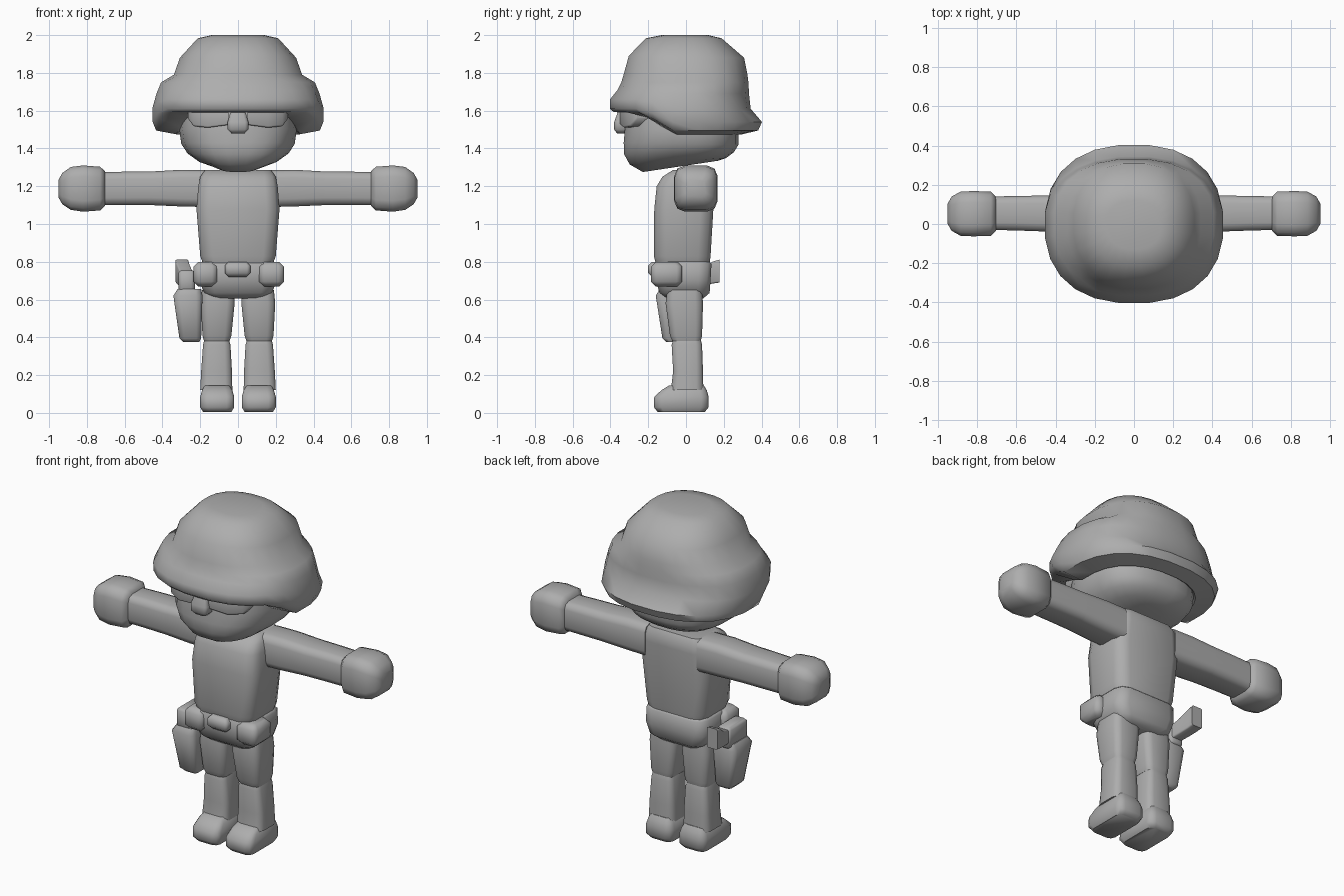
import bpy, bmesh, math

GREY = bpy.data.materials.new("plain_grey")
GREY.diffuse_color = (0.42, 0.42, 0.42, 1)


def skin(name, rings, angle=50):
    """Join equal-length rings of points into a closed smooth body."""
    bm = bmesh.new()
    loops = [[bm.verts.new(p) for p in ring] for ring in rings]
    n = len(loops[0])
    for a, b in zip(loops, loops[1:]):
        for i in range(n):
            j = (i + 1) % n
            bm.faces.new((a[i], a[j], b[j], b[i]))
    bm.faces.new(loops[0])
    bm.faces.new(loops[-1])
    bmesh.ops.recalc_face_normals(bm, faces=bm.faces)
    mesh = bpy.data.meshes.new(name)
    bm.to_mesh(mesh)
    bm.free()
    for f in mesh.polygons:
        f.use_smooth = True
    mesh.set_sharp_from_angle(angle=math.radians(angle))
    mesh.materials.append(GREY)
    ob = bpy.data.objects.new(name, mesh)
    bpy.context.collection.objects.link(ob)
    return ob


def rounded_rect(a0, a1, b0, b1, frac):
    """Twelve-point rectangle with rounded corners."""
    r = frac * min(a1 - a0, b1 - b0)
    pts = []
    for k, (ca, cb) in enumerate(((a1 - r, b1 - r), (a0 + r, b1 - r),
                                  (a0 + r, b0 + r), (a1 - r, b0 + r))):
        for s in range(3):
            t = math.radians(90 * k + 45 * s)
            pts.append((ca + r * math.cos(t), cb + r * math.sin(t)))
    return pts


def loft(name, axis, rows, side=1, frac=0.22):
    """Rows are (position, a0, a1, b0, b1) on the two other axes."""
    rings = []
    for pos, *box in rows:
        ring = []
        for a, b in rounded_rect(*box, frac):
            x, y, z = {"x": (pos, a, b), "y": (a, pos, b), "z": (a, b, pos)}[axis]
            ring.append((side * x, y, z))
        rings.append(ring)
    return skin(name, rings)


def block(name, x0, x1, y0, y1, z0, z1, r=0.02):
    """Box with softened edges."""
    inner = (x0 + r, x1 - r, y0 + r, y1 - r)
    outer = (x0, x1, y0, y1)
    return loft(name, "z", [(z0, *inner), (z0 + r, *outer),
                            (z1 - r, *outer), (z1, *inner)])


def shell(name, rows, blend, power, n=24):
    """Rows are (half width, front y, back y, front z, back z)."""
    rings = []
    for rx, yf, yb, zf, zb in rows:
        ring = []
        for i in range(n):
            t = 2 * math.pi * (i + 0.5) / n
            c, s = math.cos(t), math.sin(t)
            x = rx * math.copysign(abs(c) ** (2 / power), c)
            y = (yb if s > 0 else -yf) * math.copysign(abs(s) ** (2 / power), s)
            k = blend(y, yf, yb)
            ring.append((x, y, zf + (zb - zf) * k))
        rings.append(ring)
    return skin(name, rings)


def slope(y, yf, yb):
    return (y - yf) / (yb - yf)


def step(y, yf, yb):
    return min(1, max(0, (y + 0.23) / 0.16))


# Head with a jaw that slopes up to the back
shell("head", [
    (.11, -.23, .17, 1.275, 1.335), (.21, -.30, .215, 1.315, 1.35),
    (.27, -.33, .255, 1.37, 1.38), (.302, -.332, .28, 1.43, 1.42),
    (.312, -.325, .28, 1.51, 1.48), (.30, -.31, .27, 1.63, 1.63),
    (.24, -.24, .22, 1.78, 1.78)], slope, 2.6)

# Helmet: crown, ear bulges, brim and underside
shell("helmet", [
    (.14, -.13, .12, 2.0, 2.0), (.215, -.215, .19, 1.983, 1.983),
    (.31, -.305, .31, 1.89, 1.88), (.342, -.333, .328, 1.79, 1.79),
    (.41, -.345, .333, 1.75, 1.75), (.435, -.365, .336, 1.71, 1.69),
    (.457, -.405, .345, 1.66, 1.61), (.455, -.405, .405, 1.61, 1.54),
    (.437, -.385, .385, 1.592, 1.495), (.33, -.29, .30, 1.59, 1.475),
    (.2, -.15, .15, 1.61, 1.6)], step, 2.35)

# Nose and eye lenses
loft("nose", "z", [
    (1.48, -.035, .035, -.365, -.3), (1.5, -.055, .055, -.38, -.3),
    (1.54, -.055, .055, -.38, -.3), (1.61, -.035, .035, -.355, -.3)])
for side, tag in ((1, "left"), (-1, "right")):
    loft("eye_lens_" + tag, "x", [
        (.05, -.35, -.27, 1.525, 1.615), (.16, -.332, -.24, 1.51, 1.615),
        (.235, -.295, -.2, 1.518, 1.615), (.265, -.26, -.18, 1.56, 1.615)],
        side, .1)

# Torso and hips
loft("torso", "z", [
    (.79, -.185, .185, -.16, .125), (.83, -.2, .2, -.17, .13),
    (1.08, -.22, .22, -.168, .145), (1.2, -.21, .21, -.155, .15),
    (1.25, -.2, .2, -.125, .15), (1.285, -.175, .175, -.07, .13)])
loft("hips", "z", [
    (.605, -.13, .13, -.1, .09), (.635, -.18, .18, -.14, .125),
    (.70, -.205, .205, -.16, .13), (.79, -.2, .2, -.165, .135),
    (.805, -.185, .185, -.15, .12)])

# Belt pouches
block("front_pouch", -.07, .065, -.2, -.12, .72, .8)
block("left_pouch", .11, .243, -.185, -.02, .67, .8, .025)
block("right_pouch", -.235, -.11, -.185, -.04, .67, .8, .025)

for side, tag in ((1, "left"), (-1, "right")):
    # Arms and fists
    loft("upper_arm_" + tag, "x", [
        (.17, -.045, .145, 1.09, 1.285), (.3, -.045, .145, 1.093, 1.287),
        (.458, -.038, .145, 1.1, 1.278)], side)
    loft("forearm_" + tag, "x", [
        (.458, -.038, .145, 1.1, 1.278), (.6, -.033, .143, 1.1, 1.277),
        (.73, -.03, .14, 1.1, 1.274)], side)
    loft("fist_" + tag, "x", [
        (.705, -.035, .14, 1.095, 1.28), (.73, -.06, .165, 1.072, 1.303),
        (.82, -.063, .168, 1.065, 1.31), (.885, -.06, .165, 1.075, 1.302),
        (.93, -.035, .14, 1.105, 1.27), (.95, 0, .105, 1.14, 1.235)],
        side, .25)
    # Legs and boots
    loft("thigh_" + tag, "z", [
        (.38, .045, .18, -.072, .078), (.41, .035, .188, -.085, .085),
        (.58, .018, .197, -.108, .09), (.65, .02, .19, -.1, .085)], side)
    loft("shin_" + tag, "z", [
        (.12, .03, .2, -.08, .092), (.22, .032, .195, -.068, .09),
        (.36, .04, .185, -.076, .085), (.388, .048, .178, -.068, .078)], side)
    loft("boot_" + tag, "z", [
        (.005, .035, .185, -.15, .1), (.03, .02, .2, -.17, .12),
        (.085, .02, .2, -.168, .12), (.12, .03, .19, -.13, .11),
        (.145, .045, .178, -.09, .095)], side)

# Holster with a sidearm whose grip points back
loft("holster", "z", [
    (.375, -.29, -.205, -.105, .0), (.395, -.31, -.195, -.125, .015),
    (.62, -.342, -.188, -.16, .035), (.655, -.32, -.195, -.14, .025)])
block("sidearm_body", -.315, -.228, -.14, .04, .63, .755, .012)
loft("sidearm_grip", "y", [
    (.0, -.30, -.235, .66, .735), (.09, -.315, -.245, .67, .765),
    (.14, -.33, -.26, .685, .80), (.178, -.332, -.262, .69, .812)], 1, .12)
